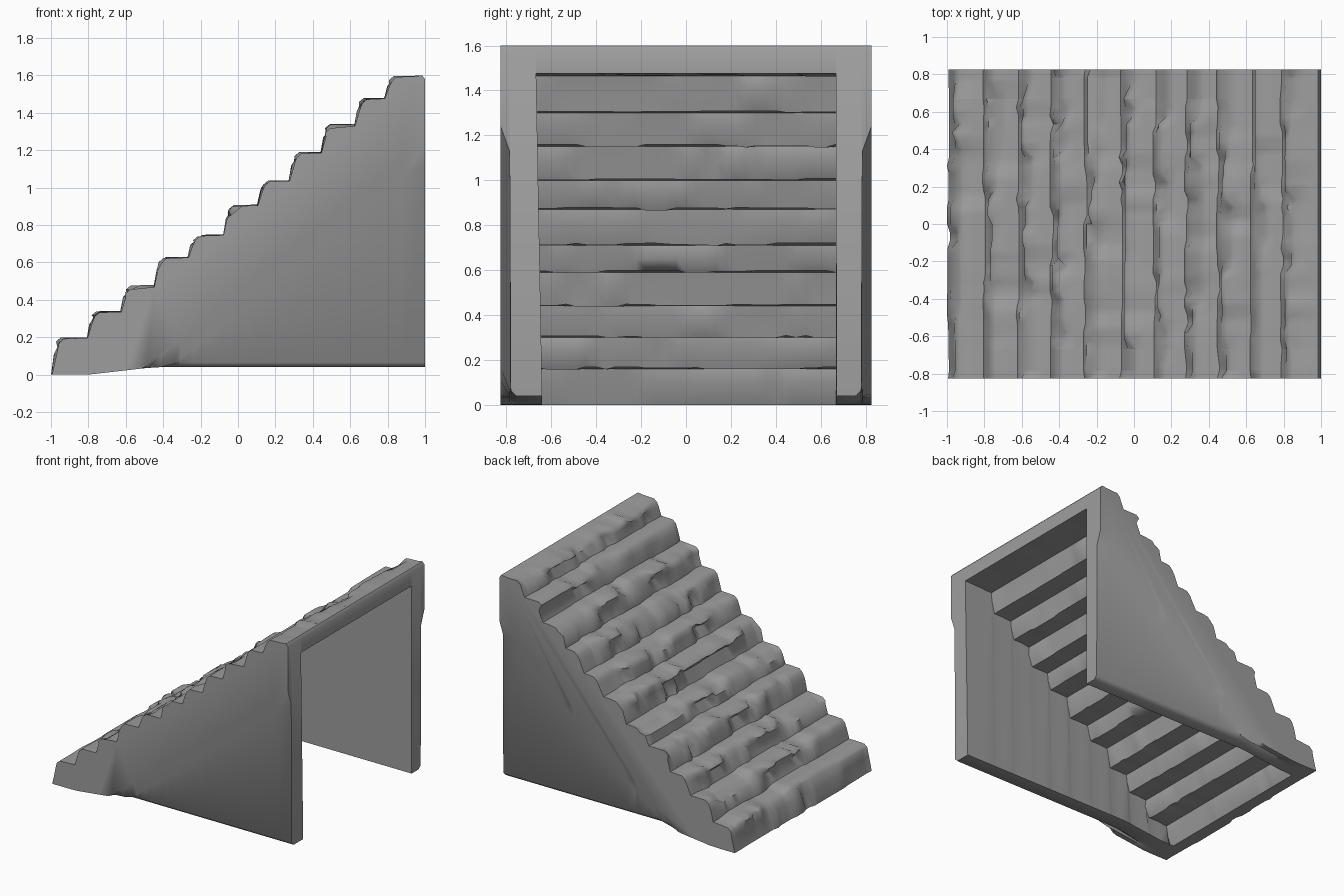
import bpy, bmesh, math, random
from mathutils import Vector

random.seed(7)
if "Cube" in bpy.data.objects:
    bpy.data.objects.remove(bpy.data.objects["Cube"])

stone = bpy.data.materials.new("grey stone")
stone.use_nodes = True
GREY = (0.34, 0.34, 0.34, 1)
stone.diffuse_color = GREY
stone.node_tree.nodes["Principled BSDF"].inputs["Base Color"].default_value = GREY


def loft(name, rings, angle):
    """Skin a row of closed rings, cap both ends, and shade the result."""
    bm = bmesh.new()
    loops = [[bm.verts.new(p) for p in ring] for ring in rings]
    count = len(loops[0])
    for a, b in zip(loops, loops[1:]):
        for k in range(count):
            n = (k + 1) % count
            bm.faces.new((a[k], a[n], b[n], b[k]))
    bm.faces.new(loops[0][::-1])
    bm.faces.new(loops[-1])
    bmesh.ops.recalc_face_normals(bm, faces=bm.faces)
    mesh = bpy.data.meshes.new(name)
    bm.to_mesh(mesh)
    bm.free()
    mesh.materials.append(stone)
    obj = bpy.data.objects.new(name, mesh)
    bpy.context.collection.objects.link(obj)
    bpy.ops.object.select_all(action="DESELECT")
    obj.select_set(True)
    bpy.context.view_layer.objects.active = obj
    bpy.ops.object.shade_smooth_by_angle(angle=math.radians(angle))


# Stair layout: front edge and height of each tread
fronts = [-1, -0.81, -0.63, -0.45, -0.27, -0.08, 0.1, 0.27, 0.44, 0.62, 0.78]
tops = [0.2, 0.34, 0.48, 0.63, 0.75, 0.91, 1.04, 1.19, 1.34, 1.48, 1.6]
STEPS = len(tops)

# Sections across the width: recessed side walls under raised diagonal bands
INNER, COLUMNS = 0.667, 30
sections = [(-0.825, "band"), (-0.785, "band_foot"), (-0.78, "worn"),
            (-0.755, "wall"), (-0.67, "inner_wall")]
sections += [(-INNER + 2 * INNER * c / COLUMNS, "open") for c in range(COLUMNS + 1)]
sections += [(0.67, "wall"), (0.755, "wall"), (0.78, "worn"),
             (0.785, "band_foot"), (0.825, "band")]
BAND_HEIGHT = {"band": 0.44, "band_foot": 0.33}


def chips(depth):
    """Worn depths along one step: flat runs broken by sudden chips."""
    value, last, row = 0.3 * depth, -1, []
    for y, _ in sections:
        if y - last > 0.03 and random.random() < 0.28:
            value = depth * random.random() ** 1.5
        row.append(value)
        last = y
    return row


wear = [{"front": chips(0.05), "nose": chips(0.06), "drop": chips(0.035),
         "under": chips(0.03), "back": chips(0.03)} for _ in range(STEPS)]


def wall_foot(x, kind):
    """Height of the lower edge of a side wall or of its raised band."""
    rise = min(1, max(0, (x + 0.8) / 0.35))
    if kind in BAND_HEIGHT:
        return max(0.04 * rise, 0.8 * x + BAND_HEIGHT[kind])
    return (0.065 if kind == "worn" else 0.04) * rise


def section(c):
    """Closed section of the flight at one place across the width."""
    y, kind = sections[c]
    pts = []
    # Risers and treads going up
    for i in range(STEPS):
        w = {key: row[c] for key, row in wear[i].items()}
        x, top = fronts[i], tops[i]
        base = tops[i - 1] - wear[i - 1]["drop"][c] * 0.4 if i else 0
        nxt = fronts[i + 1] if i + 1 < STEPS else 1
        pts += [(x + w["front"] * 0.4, base),
                (x + 0.015 + w["front"], base + (top - base) * 0.55),
                (x + 0.025 + w["nose"], top - 0.02 - w["drop"]),
                (x + 0.05 + w["nose"], top - w["drop"] * 0.8),
                ((x + nxt) / 2 + 0.05, top - w["drop"] * 0.5)]
    pts += [(0.985, tops[-1]), (1, tops[-1] - 0.02)]

    # Stepped soffits coming back down, following the treads
    soffit = []
    for i in range(STEPS - 2, -1, -1):
        w = {key: row[c] for key, row in wear[i].items()}
        last = i == STEPS - 2
        far = 1 if last else fronts[i + 1] + 0.11
        z = tops[i] - (0.005 if last else 0.03)
        near = fronts[i] + 0.14
        soffit += [(far, z - (0 if last else w["under"] * 0.5)),
                   ((far + near) / 2, z - w["under"] * 0.5),
                   (near, z - 0.01),
                   (near - 0.015 + w["back"], z - 0.07)]
    soffit.append((fronts[0] + 0.1, 0))
    lower = [(x, y, z) for x, z in soffit]

    # Within the side walls the lower outline drops to the wall foot
    if kind != "open":
        lean = 0.03 if kind == "inner_wall" else 0
        lower = [(x, y + lean, wall_foot(x, kind)) for x, _ in soffit]
    return [Vector((x, y, z)) for x, z in pts] + [Vector(p) for p in lower]


loft("stone_stairs", [section(c) for c in range(len(sections))], 55)
